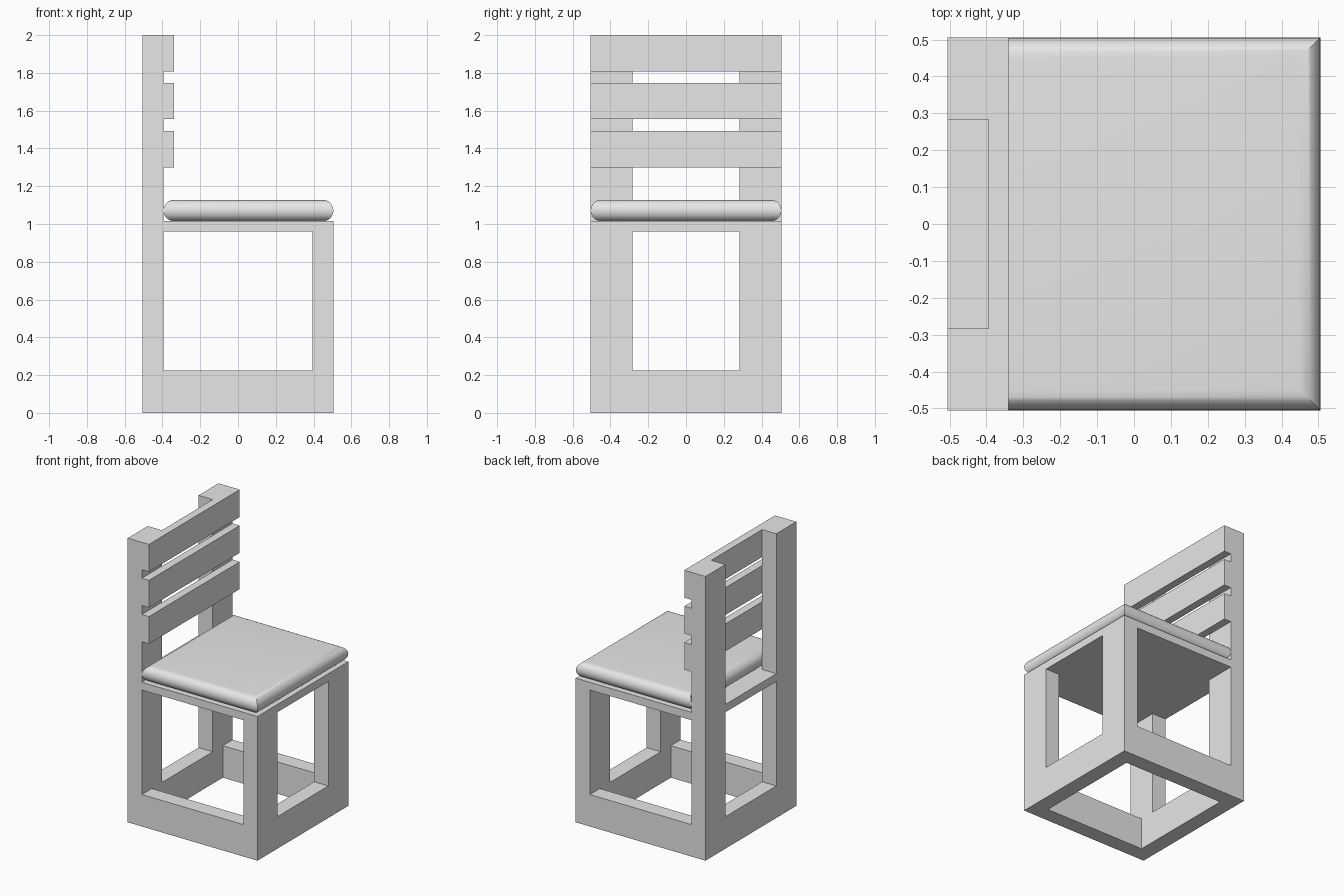
import bpy, bmesh, math

cube = bpy.data.objects.get("Cube")
if cube:
    bpy.data.objects.remove(cube, do_unlink=True)

grey = bpy.data.materials.new("light grey")
grey.use_nodes = True
colour = (0.8, 0.8, 0.8, 1)
grey.diffuse_color = colour
grey.node_tree.nodes["Principled BSDF"].inputs["Base Color"].default_value = colour

HALF = 0.505             # half the footprint
INNER = HALF - 0.11      # inside face of the rails and legs
GAP = 0.283              # half the opening between a pair of legs
RAIL_TOP, SEAT_LOW, SEAT_TOP = 0.225, 0.96, 1.015


def finish(name, bm):
    bmesh.ops.recalc_face_normals(bm, faces=bm.faces)
    mesh = bpy.data.meshes.new(name)
    bm.to_mesh(mesh)
    bm.free()
    mesh.materials.append(grey)
    obj = bpy.data.objects.new(name, mesh)
    bpy.context.collection.objects.link(obj)
    return obj


def box(name, xs, ys, zs):
    bm = bmesh.new()
    bmesh.ops.create_cube(bm, size=1)
    for v in bm.verts:
        v.co = [a + (b - a) * (c + 0.5) for (a, b), c in zip((xs, ys, zs), v.co)]
    return finish(name, bm)


# Legs; the back pair run up as posts
for side, sign in (("right", -1), ("left", 1)):
    ys = sorted((sign * GAP, sign * HALF))
    box(f"{side}_back_post", (-HALF, -INNER), ys, (RAIL_TOP, 2))
    box(f"{side}_front_leg", (INNER, HALF), ys, (RAIL_TOP, SEAT_LOW))
    rail = sorted((sign * INNER, sign * HALF))
    box(f"{side}_base_rail", (-INNER, INNER), rail, (0, RAIL_TOP))

# Base cross rails
for name, xs in (("back", (-HALF, -INNER)), ("front", (INNER, HALF))):
    box(f"{name}_base_rail", xs, (-HALF, HALF), (0, RAIL_TOP))

# Seat board, with a tongue between the posts
box("seat_board", (-INNER, HALF), (-HALF, HALF), (SEAT_LOW, SEAT_TOP))
box("seat_board_tongue", (-HALF, -INNER), (-GAP, GAP), (SEAT_LOW, SEAT_TOP))

# Backrest slats
for name, zs in (("lower", (1.3, 1.492)), ("middle", (1.555, 1.747)), ("top", (1.807, 2))):
    box(f"{name}_back_slat", (-INNER, -0.34), (-HALF, HALF), zs)

# Cushion: half-round edges meeting in mitred corners
bm = bmesh.new()
radius, steps = 0.0565, 16
rings = []
for i in range(steps + 1):
    angle = math.pi * (i / steps - 0.5)
    inset = radius * (1 - math.cos(angle))
    z = SEAT_TOP + radius * (1 + math.sin(angle))
    x0, x1, y = -INNER + inset, HALF - inset, HALF - inset
    rings.append([bm.verts.new((*p, z)) for p in ((x0, -y), (x1, -y), (x1, y), (x0, y))])
for low, high in zip(rings, rings[1:]):
    for k in range(4):
        n = (k + 1) % 4
        bm.faces.new((low[k], low[n], high[n], high[k]))
bm.faces.new(rings[0][::-1])
bm.faces.new(rings[-1])
cushion = finish("seat_cushion", bm)
bpy.ops.object.select_all(action="DESELECT")
cushion.select_set(True)
bpy.context.view_layer.objects.active = cushion
bpy.ops.object.shade_smooth_by_angle(angle=math.radians(25))
